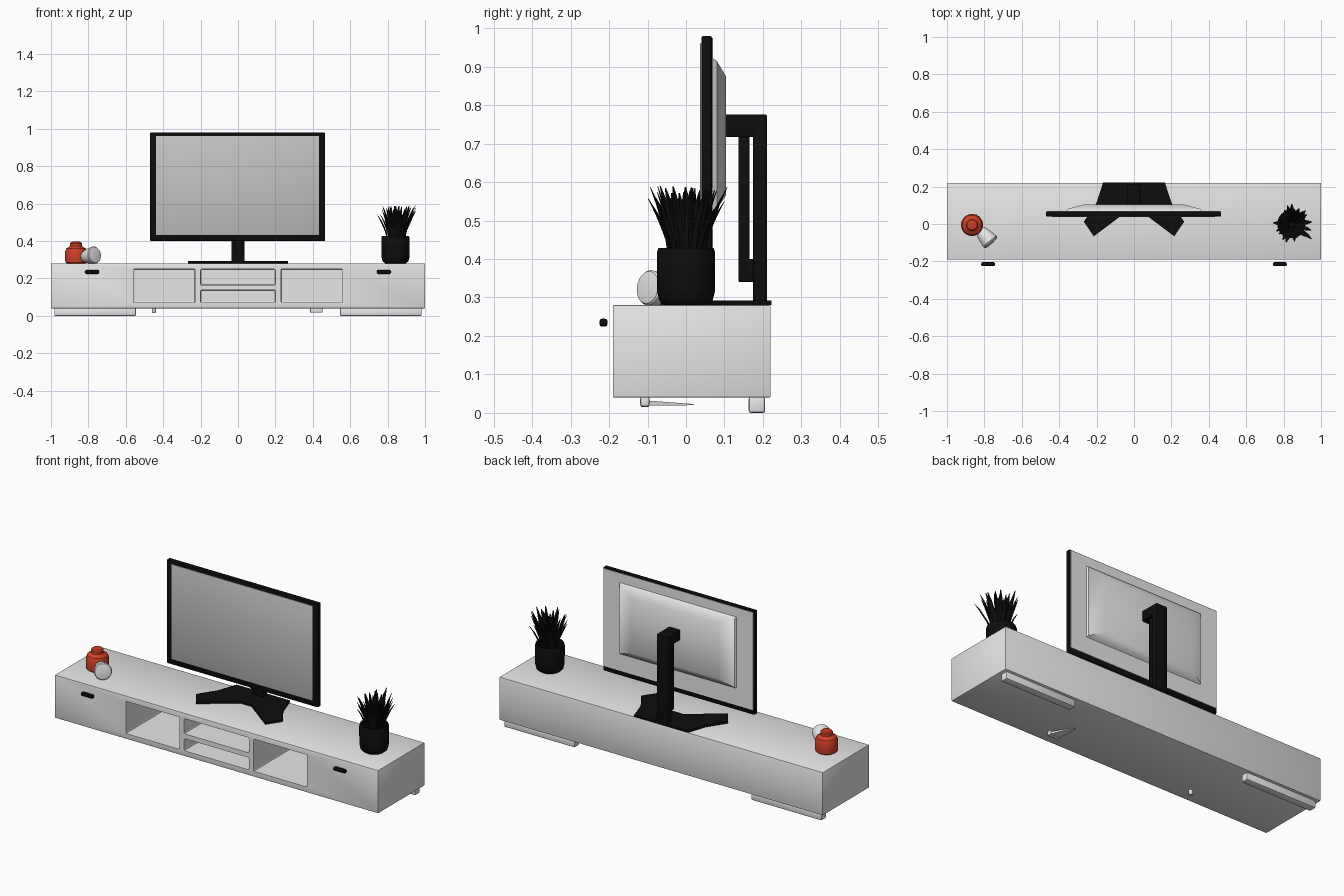
import bpy, bmesh, math, random
from mathutils import Vector, Matrix

random.seed(4)
cube = bpy.data.objects.get("Cube")
if cube:
    bpy.data.objects.remove(cube, do_unlink=True)


def material(name, rgb):
    m = bpy.data.materials.new(name)
    m.use_nodes = True
    m.diffuse_color = (*rgb, 1)
    m.node_tree.nodes["Principled BSDF"].inputs["Base Color"].default_value = (*rgb, 1)
    return m


WHITE = material("white lacquer", (0.8, 0.8, 0.8))
BLACK = material("matte black", (0.004, 0.004, 0.004))
RED = material("red ceramic", (0.62, 0.05, 0.02))
GLASS = material("screen grey", (0.55, 0.55, 0.55))


def finish(name, bm, mat, smooth=True):
    bmesh.ops.recalc_face_normals(bm, faces=bm.faces)
    me = bpy.data.meshes.new(name)
    bm.to_mesh(me)
    bm.free()
    ob = bpy.data.objects.new(name, me)
    bpy.context.collection.objects.link(ob)
    me.materials.append(mat)
    if smooth:
        bpy.ops.object.select_all(action='DESELECT')
        ob.select_set(True)
        bpy.context.view_layer.objects.active = ob
        bpy.ops.object.shade_smooth_by_angle(angle=math.radians(35))
    return ob


def add_box(bm, x, y, z, bevel=0.0):
    """Box between (min, max) pairs on each axis, with rounded edges."""
    size = [b - a for a, b in (x, y, z)]
    mid = [(a + b) / 2 for a, b in (x, y, z)]
    mat = Matrix.Translation(mid) @ Matrix.Diagonal((*size, 1))
    verts = bmesh.ops.create_cube(bm, size=1, matrix=mat)["verts"]
    if bevel:
        edges = list({e for v in verts for e in v.link_edges})
        bmesh.ops.bevel(bm, geom=edges, offset=bevel, segments=2, profile=0.5, affect='EDGES')


def box(name, x, y, z, mat, bevel=0.0):
    bm = bmesh.new()
    add_box(bm, x, y, z, bevel)
    return finish(name, bm, mat)


def loft(name, rings, mat, smooth=True):
    """Skin a list of equal-length point rings and cap both ends."""
    bm = bmesh.new()
    vs = [[bm.verts.new(p) for p in r] for r in rings]
    n = len(vs[0])
    for a, b in zip(vs, vs[1:]):
        for i in range(n):
            bm.faces.new((a[i], a[(i + 1) % n], b[(i + 1) % n], b[i]))
    bm.faces.new(vs[0])
    bm.faces.new(vs[-1])
    return finish(name, bm, mat, smooth)


def lathe(name, profile, mat, place, n=32):
    """Revolve (radius, height) points about local z."""
    rings = [[place @ Vector((r * math.cos(t), r * math.sin(t), h))
              for t in (2 * math.pi * i / n for i in range(n))] for r, h in profile]
    return loft(name, rings, mat)


# Cabinet with open compartments cut into the front
cabinet = box("cabinet", (-1, 1), (-0.19, 0.22), (0.04, 0.28), WHITE, 0.003)
bm = bmesh.new()
for x, z in [((-0.56, -0.23), (0.07, 0.25)), ((0.23, 0.56), (0.07, 0.25)),
             ((-0.2, 0.2), (0.165, 0.25)), ((-0.2, 0.2), (0.07, 0.138))]:
    add_box(bm, x, (-0.25, 0.2), z, 0.006)
cutter = finish("compartment_cutter", bm, WHITE, False)
cutter.hide_render = True
mod = cabinet.modifiers.new("compartments", 'BOOLEAN')
mod.operation, mod.solver, mod.object = 'DIFFERENCE', 'EXACT', cutter
bpy.ops.object.select_all(action='DESELECT')
cabinet.select_set(True)
bpy.context.view_layer.objects.active = cabinet
bpy.ops.object.modifier_apply(modifier=mod.name)
bpy.data.objects.remove(cutter, do_unlink=True)

# Handles and rear rails, one on each side
for side, s in (("left", 1), ("right", -1)):
    xs = sorted((s * 0.545, s * 0.982))
    box(side + "_rear_rail", xs, (0.163, 0.206), (0, 0.042), WHITE, 0.006)
    c = s * 0.78
    box(side + "_handle", (c - 0.037, c + 0.037), (-0.225, -0.204), (0.224, 0.245), BLACK, 0.007)

# Small front feet, the left one with a slanted brace
foot = Matrix.Translation((-0.45, -0.107, 0.015))
lathe("right_front_foot", [(0.009, 0), (0.011, 0.003), (0.011, 0.027)], WHITE, foot, 16)
box("left_front_foot", (0.385, 0.452), (-0.119, -0.095), (0.017, 0.042), WHITE, 0.005)
loft("left_foot_brace", [
    [(0.39, -0.1, 0.019), (0.45, -0.1, 0.019), (0.45, -0.1, 0.032), (0.39, -0.1, 0.032)],
    [(0.385, 0.02, 0.02), (0.4, 0.02, 0.02), (0.4, 0.02, 0.023), (0.385, 0.02, 0.023)]], WHITE)

# Television: black frame, grey screen, pale stepped rear housing
box("screen_frame", (-0.47, 0.466), (0.04, 0.067), (0.4, 0.98), BLACK, 0.005)
box("screen", (-0.438, 0.434), (0.037, 0.045), (0.432, 0.962), GLASS, 0.002)
box("rear_panel", (-0.464, 0.46), (0.06, 0.07), (0.428, 0.974), WHITE)


def rect(w, z0, z1, y):
    return [(-w, y, z0), (w, y, z0), (w, y, z1), (-w, y, z1)]


loft("rear_housing", [rect(0.365, 0.52, 0.925, 0.065), rect(0.355, 0.53, 0.915, 0.08),
                      rect(0.27, 0.565, 0.875, 0.104)], WHITE)

# Stand: column, top arm, cable guide and forked base
box("stand_column", (-0.036, 0.034), (0.174, 0.211), (0.285, 0.776), BLACK, 0.005)
box("stand_arm", (-0.036, 0.034), (0.1, 0.205), (0.717, 0.776), BLACK, 0.005)
box("stand_guide", (-0.022, 0.02), (0.136, 0.165), (0.34, 0.73), BLACK, 0.004)
box("stand_guide_foot", (-0.022, 0.02), (0.136, 0.18), (0.34, 0.4), BLACK, 0.004)
half = [(0.165, 0.222), (0.2, 0.115), (0.268, 0.012), (0.215, -0.066), (0.035, 0.07)]
outline = half + [(-x, y) for x, y in reversed(half)]
loft("stand_base", [[(x, y, z) for x, y in outline] for z in (0.28, 0.292)], BLACK, False)

# Plant pot with rounded foot and open soil well
POT = Vector((0.842, 0, 0.28))
lathe("plant_pot", [(0.055, 0), (0.069, 0.012), (0.075, 0.035), (0.076, 0.135), (0.072, 0.148),
                    (0.066, 0.148), (0.064, 0.125)], BLACK, Matrix.Translation(POT))

# Leaves: tapering blades that fan out from the soil
bm = bmesh.new()
count = 42
for i in range(count):
    ang = i * 2.4 + random.uniform(-0.2, 0.2)
    spread = math.sqrt((i + 0.5) / count)
    out = Vector((math.cos(ang), math.sin(ang), 0))
    side = Vector((-out.y, out.x, 0))
    reach = spread * random.uniform(0.095, 0.13)
    height = 0.31 - 0.05 * spread * random.uniform(0, 1.3)
    root = POT + out * (0.045 * spread) + Vector((0.004, 0, 0.12))
    tip = POT + out * reach + Vector((0.01, 0, height))
    rings = []
    for t, w in ((0, 0.008), (0.35, 0.012), (0.75, 0.01), (1, 0.002)):
        p = root.lerp(tip, t) - out * (0.012 * math.sin(math.pi * t) * spread)
        rings.append([bm.verts.new(q) for q in
                      (p + side * w, p + out * w * 0.5, p - side * w, p - out * w * 0.3)])
    for a, b in zip(rings, rings[1:]):
        for k in range(4):
            bm.faces.new((a[k], a[(k + 1) % 4], b[(k + 1) % 4], b[k]))
    bm.faces.new(rings[-1])
finish("plant_leaves", bm, BLACK)

# Red lidded jar
lathe("red_jar", [(0.05, 0), (0.057, 0.006), (0.059, 0.03), (0.058, 0.065), (0.052, 0.08),
                  (0.036, 0.09), (0.032, 0.094), (0.032, 0.108), (0.026, 0.115), (0.01, 0.118)],
      RED, Matrix.Translation((-0.866, -0.005, 0.28)))

# White cup lying on its side, mouth toward the front
axis = Vector((0.06, -0.068, 0.012))
tilt = Matrix.Translation((-0.826, -0.03, 0.314)) @ axis.to_track_quat('Z', 'Y').to_matrix().to_4x4()
lathe("tipped_cup", [(0.02, 0), (0.028, 0.006), (0.038, 0.035), (0.044, 0.07), (0.046, 0.088),
                     (0.042, 0.094), (0.02, 0.098)], WHITE, tilt)
